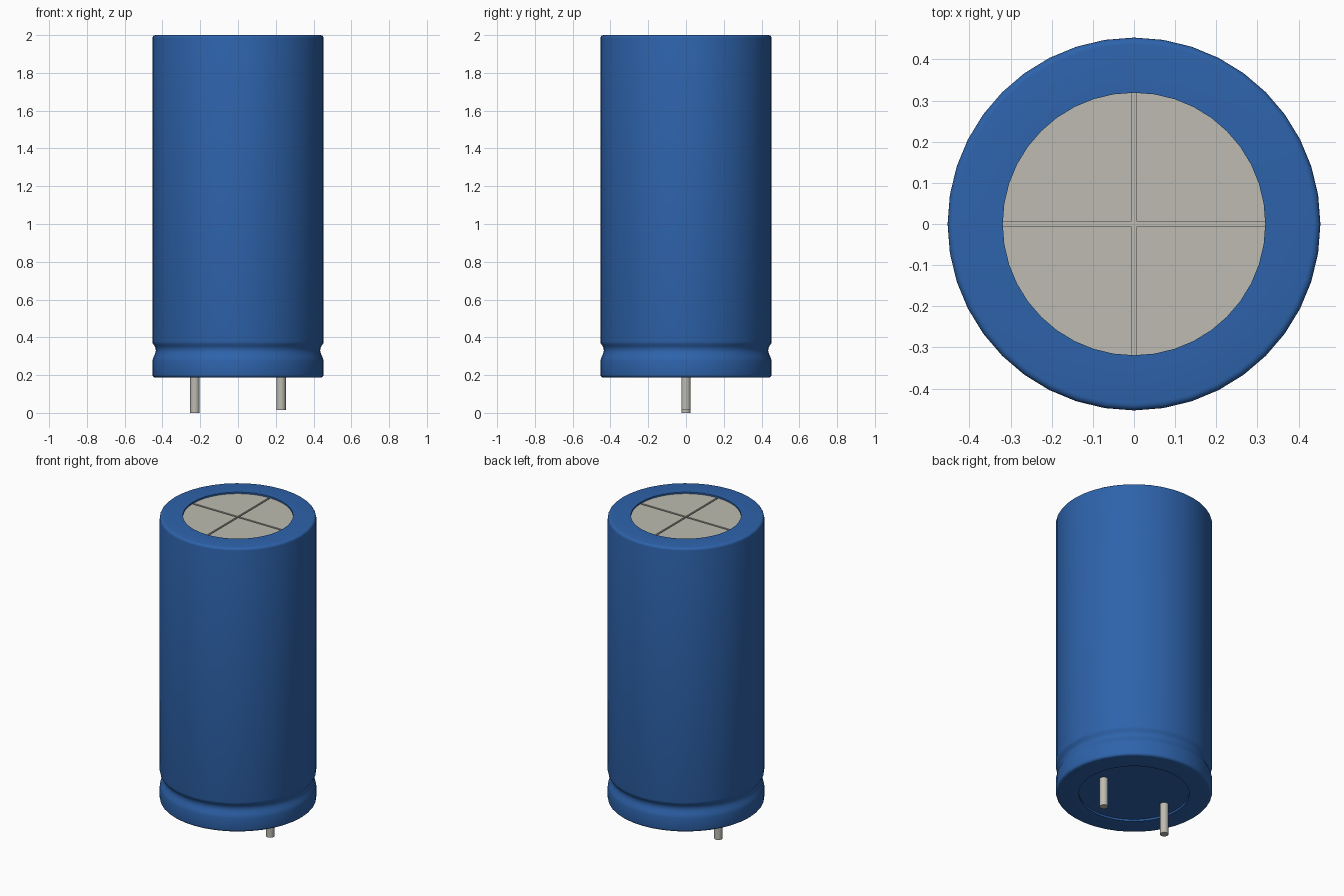
import bpy, bmesh, math

if "Cube" in bpy.data.objects:
    bpy.data.objects.remove(bpy.data.objects["Cube"])

SEG = 40
R, INNER = 0.453, 0.319          # can radius, end disc radius
BOTTOM, TOP = 0.187, 2.0


def material(name, rgb):
    m = bpy.data.materials.new(name)
    m.use_nodes = True
    m.diffuse_color = (*rgb, 1)
    m.node_tree.nodes["Principled BSDF"].inputs["Base Color"].default_value = (*rgb, 1)
    return m


BLUE = material("blue sleeve", (0.027, 0.125, 0.41))
METAL = material("pale metal", (0.51, 0.50, 0.44))


def finish(name, bm, mat):
    bmesh.ops.recalc_face_normals(bm, faces=bm.faces)
    mesh = bpy.data.meshes.new(name)
    bm.to_mesh(mesh)
    bm.free()
    mesh.materials.append(mat)
    ob = bpy.data.objects.new(name, mesh)
    bpy.context.collection.objects.link(ob)
    bpy.ops.object.select_all(action='DESELECT')
    ob.select_set(True)
    bpy.context.view_layer.objects.active = ob
    bpy.ops.object.shade_smooth_by_angle(angle=math.radians(35))
    return ob


def lathe(name, profile, mat, seg, x=0.0):
    """Revolve (radius, z) points about a vertical axis; open ends are capped."""
    bm = bmesh.new()
    rings = []
    for r, z in profile:
        rings.append([bm.verts.new((x + r * math.cos(2 * math.pi * i / seg),
                                    r * math.sin(2 * math.pi * i / seg), z))
                      for i in range(seg)])
    for a, b in zip(rings, rings[1:]):
        for i in range(seg):
            j = (i + 1) % seg
            bm.faces.new((a[i], a[j], b[j], b[i]))
    bm.faces.new(rings[0])
    bm.faces.new(rings[-1])
    return finish(name, bm, mat)


def rounded(z, sign, b=0.016, n=4):
    """Quarter-round edge points, going upwards; sign is +1 at the top."""
    pts = []
    for i in range(n + 1):
        t = math.pi / 2 * i / n
        pts.append((R - b + b * math.cos(t), z - sign * b * (1 - math.sin(t))))
    return pts if sign > 0 else pts[::-1]


# Sleeve: recessed base, rounded edges and a crimped groove near the bottom
groove = [(R, 0.275), (0.450, 0.288), (0.444, 0.302), (0.438, 0.316), (0.435, 0.330),
          (0.437, 0.344), (0.444, 0.357), (0.451, 0.367), (R, 0.377)]
profile = ([(INNER, BOTTOM + 0.012), (INNER, BOTTOM)] + rounded(BOTTOM, -1) + groove
           + rounded(TOP, 1) + [(INNER, TOP), (INNER, TOP - 0.03)])
lathe("sleeve", profile, BLUE, SEG)

# Metal vent: floor disc plus four quarter plates that leave a cross groove
lathe("vent_floor", [(INNER, TOP - 0.035), (INNER, TOP - 0.022)], METAL, SEG)

GAP = 0.006
bm = bmesh.new()
for q in range(4):
    base = q * math.pi / 2
    a0 = math.asin(GAP / INNER)
    steps = SEG // 4
    angles = [a0] + [math.pi / 2 * i / steps for i in range(1, steps)] + [math.pi / 2 - a0]
    pts = [(GAP, GAP)] + [(INNER * math.cos(a), INNER * math.sin(a)) for a in angles]
    c, s = math.cos(base), math.sin(base)
    face = bm.faces.new([bm.verts.new((x * c - y * s, x * s + y * c, TOP - 0.024))
                         for x, y in pts])
    ext = bmesh.ops.extrude_face_region(bm, geom=[face], use_keep_orig=True)
    bmesh.ops.translate(bm, vec=(0, 0, 0.014),
                        verts=[v for v in ext["geom"] if isinstance(v, bmesh.types.BMVert)])
finish("vent_quarters", bm, METAL)

# Leads: the right one is slightly longer
for name, x, z in (("right_lead", -0.228, 0.0), ("left_lead", 0.228, 0.015)):
    lathe(name, [(0.025, z), (0.025, BOTTOM + 0.03)], METAL, 16, x)
